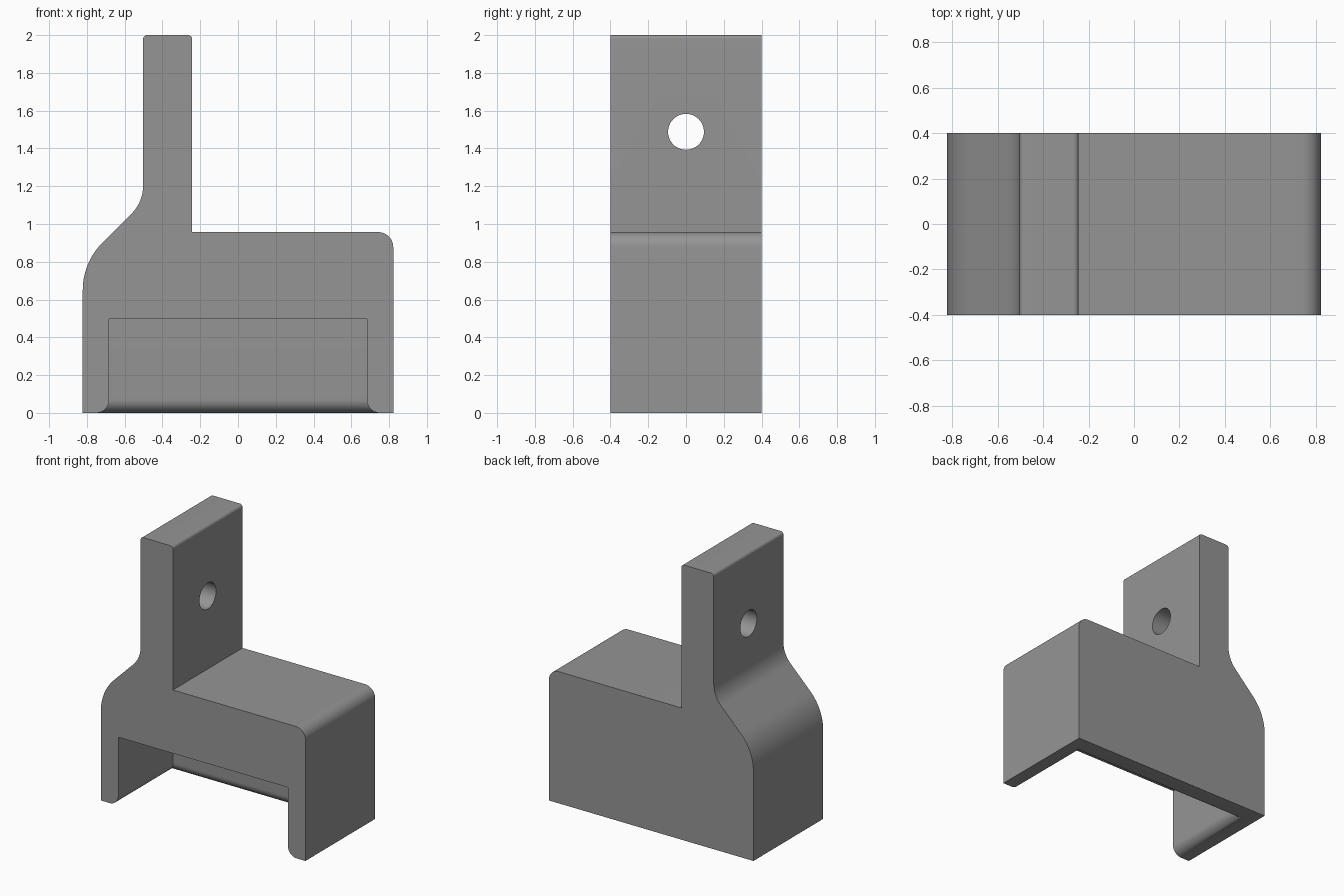
import bpy, bmesh, math
from mathutils import Vector

if "Cube" in bpy.data.objects:
    bpy.data.objects.remove(bpy.data.objects["Cube"])

HALF = 0.4  # half depth of the bracket

grey = bpy.data.materials.new("mid grey")
grey.diffuse_color = (0.3, 0.3, 0.3, 1)
grey.use_nodes = True
grey.node_tree.nodes["Principled BSDF"].inputs["Base Color"].default_value = grey.diffuse_color


def make_object(name, bm):
    bmesh.ops.recalc_face_normals(bm, faces=bm.faces)
    mesh = bpy.data.meshes.new(name)
    bm.to_mesh(mesh)
    bm.free()
    mesh.materials.append(grey)
    obj = bpy.data.objects.new(name, mesh)
    bpy.context.collection.objects.link(obj)
    return obj


def rounded(corners, steps=12):
    """Outline from (x, z, fillet radius) corners."""
    pts = []
    for i, (x, z, r) in enumerate(corners):
        p = Vector((x, z))
        if r == 0:
            pts.append(p)
            continue
        a = (Vector(corners[i - 1][:2]) - p).normalized()
        b = (Vector(corners[(i + 1) % len(corners)][:2]) - p).normalized()
        half = a.angle(b) / 2
        centre = p + (a + b).normalized() * r / math.sin(half)
        start = p + a * r / math.tan(half) - centre
        end = p + b * r / math.tan(half) - centre
        sweep = math.pi - 2 * half
        for k in range(steps + 1):
            t = k / steps
            pts.append(centre + (start * math.sin((1 - t) * sweep)
                                 + end * math.sin(t * sweep)) / math.sin(sweep))
    return pts


# Bracket body: side profile extruded through the depth
profile = rounded([(-0.822, 0, 0), (-0.822, 0.797, 0.355), (-0.503, 1.116, 0.2),
                   (-0.503, 2, 0.022), (-0.243, 2, 0.022), (-0.243, 0.957, 0),
                   (0.822, 0.957, 0.08), (0.822, 0, 0)])
bm = bmesh.new()
face = bm.faces.new([bm.verts.new((p.x, -HALF, p.y)) for p in profile])
ext = bmesh.ops.extrude_face_region(bm, geom=[face])
bmesh.ops.translate(bm, vec=(0, 2 * HALF, 0),
                    verts=[v for v in ext["geom"] if isinstance(v, bmesh.types.BMVert)])
body = make_object("bracket_body", bm)

# Pocket cutter: box open to the front, flared at the bottom to round the rim
R = 0.07
layers = [(0, 0.497)]
for k in range(13):
    t = k / 12 * math.pi / 2
    layers.append((R * (1 - math.cos(t)), R * (1 - math.sin(t))))
layers.append((R, -0.1))
bm = bmesh.new()
rings = []
for off, z in layers:
    x, y = 0.682 + off, 0.23 + off
    rings.append([bm.verts.new(c) for c in
                  ((-x, -0.6, z), (x, -0.6, z), (x, y, z), (-x, y, z))])
for lo, hi in zip(rings, rings[1:]):
    for i in range(4):
        j = (i + 1) % 4
        bm.faces.new((lo[i], lo[j], hi[j], hi[i]))
bm.faces.new(rings[0])
bm.faces.new(rings[-1])
pocket = make_object("pocket_cutter", bm)

# Round hole through the upright plate
bpy.ops.mesh.primitive_cylinder_add(vertices=64, radius=0.095, depth=0.6,
                                    location=(-0.373, 0, 1.488),
                                    rotation=(0, math.pi / 2, 0))
hole = bpy.context.object
hole.name = "hole_cutter"
hole.data.materials.append(grey)

bpy.context.view_layer.objects.active = body
for cutter in (pocket, hole):
    mod = body.modifiers.new(cutter.name, "BOOLEAN")
    mod.operation = "DIFFERENCE"
    mod.solver = "EXACT"
    mod.object = cutter
    bpy.ops.object.modifier_apply(modifier=mod.name)
for cutter in (pocket, hole):
    bpy.data.objects.remove(cutter)

# Smooth the fillets and hole, keep the corners sharp
bpy.ops.object.select_all(action="DESELECT")
body.select_set(True)
bpy.ops.object.shade_smooth_by_angle(angle=math.radians(30))
